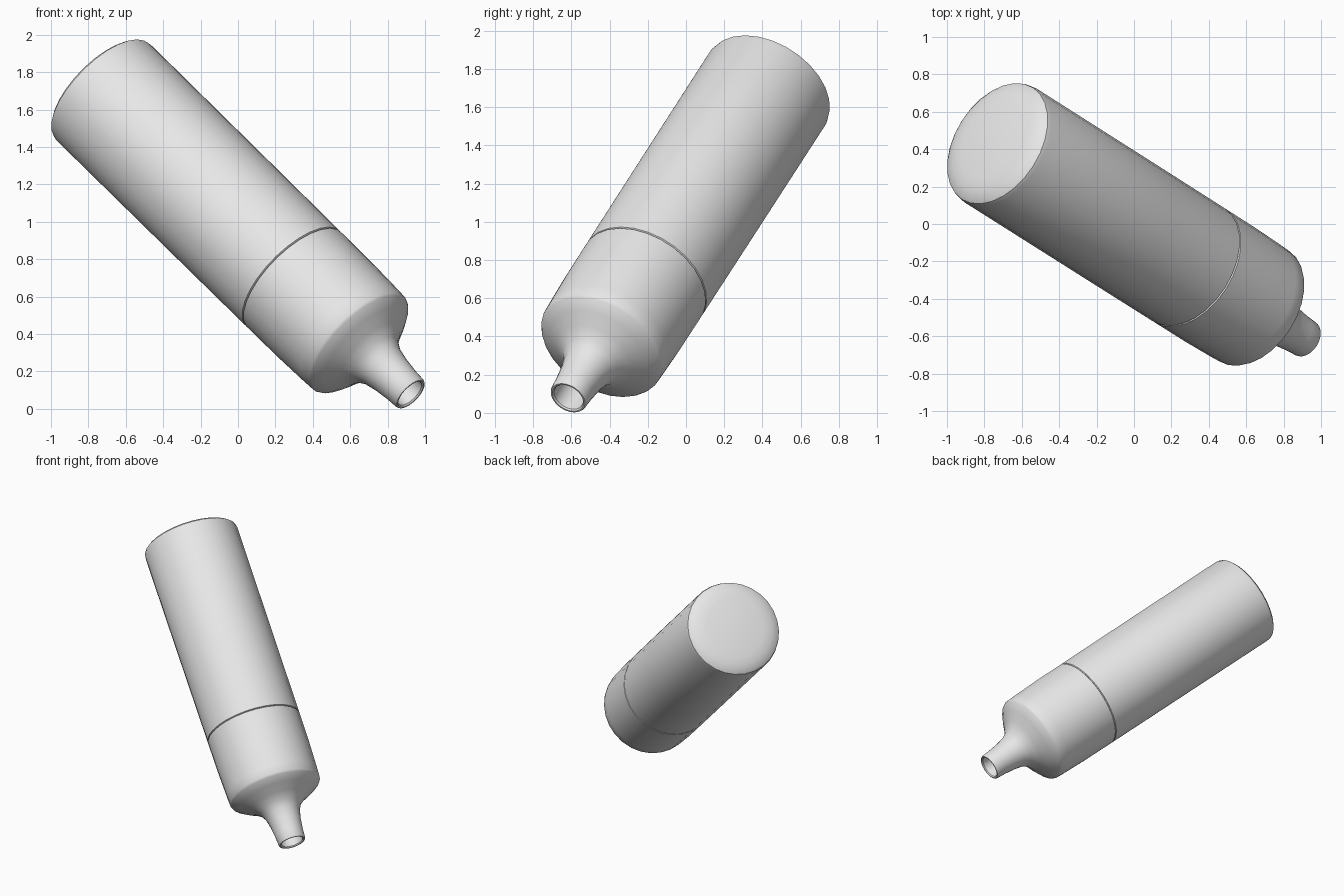
import bpy, bmesh, math
from mathutils import Matrix, Vector

if "Cube" in bpy.data.objects:
    bpy.data.objects.remove(bpy.data.objects["Cube"])

SIDES = 28
TIP = Vector((0.924, -0.618, 0.078))       # centre of the nozzle opening
AXIS = Vector((-0.650, 0.412, 0.6386)).normalized()
PLACE = Matrix.Translation(TIP) @ AXIS.to_track_quat('Z', 'Y').to_matrix().to_4x4()

grey = bpy.data.materials.new("plain_grey")
grey.diffuse_color = (0.8, 0.8, 0.8, 1)
grey.use_nodes = True
grey.node_tree.nodes["Principled BSDF"].inputs["Base Color"].default_value = grey.diffuse_color


def lathe(name, profile, angle=32):
    """Revolve (radius, distance from tip) points; radius 0 closes an end."""
    bm = bmesh.new()
    rings = []
    for r, t in profile:
        if r == 0:
            rings.append([bm.verts.new((0, 0, t))])
        else:
            rings.append([bm.verts.new((r * math.cos(a), r * math.sin(a), t))
                          for a in (2 * math.pi * i / SIDES for i in range(SIDES))])
    for a, b in zip(rings, rings[1:]):
        for i in range(SIDES):
            j = (i + 1) % SIDES
            if len(a) == 1:
                bm.faces.new((a[0], b[j], b[i]))
            elif len(b) == 1:
                bm.faces.new((a[i], a[j], b[0]))
            else:
                bm.faces.new((a[i], a[j], b[j], b[i]))
    bmesh.ops.transform(bm, matrix=PLACE, verts=bm.verts)
    mesh = bpy.data.meshes.new(name)
    bm.to_mesh(mesh)
    bm.free()
    mesh.materials.append(grey)
    ob = bpy.data.objects.new(name, mesh)
    bpy.context.collection.objects.link(ob)
    bpy.ops.object.select_all(action='DESELECT')
    ob.select_set(True)
    bpy.context.view_layer.objects.active = ob
    bpy.ops.object.shade_smooth_by_angle(angle=math.radians(angle))
    return ob


# Hollow nozzle flaring into the shoulder and the front sleeve
lathe("nozzle_and_sleeve", [
    (0, 0.24), (0.088, 0.24), (0.083, 0.008), (0.090, 0), (0.098, 0), (0.103, 0.01),
    (0.107, 0.08), (0.118, 0.17), (0.133, 0.24), (0.160, 0.29), (0.215, 0.335),
    (0.285, 0.378), (0.340, 0.418), (0.349, 0.432), (0.352, 0.50),
    (0.357, 0.70), (0.358, 0.960), (0.350, 0.965)])

# Long barrel with a softly rounded, nearly flat end
lathe("barrel", [
    (0.350, 0.965), (0.358, 0.970), (0.359, 1.50), (0.360, 2.52),
    (0.354, 2.545), (0.335, 2.560), (0.290, 2.577), (0.225, 2.590), (0, 2.592)])
